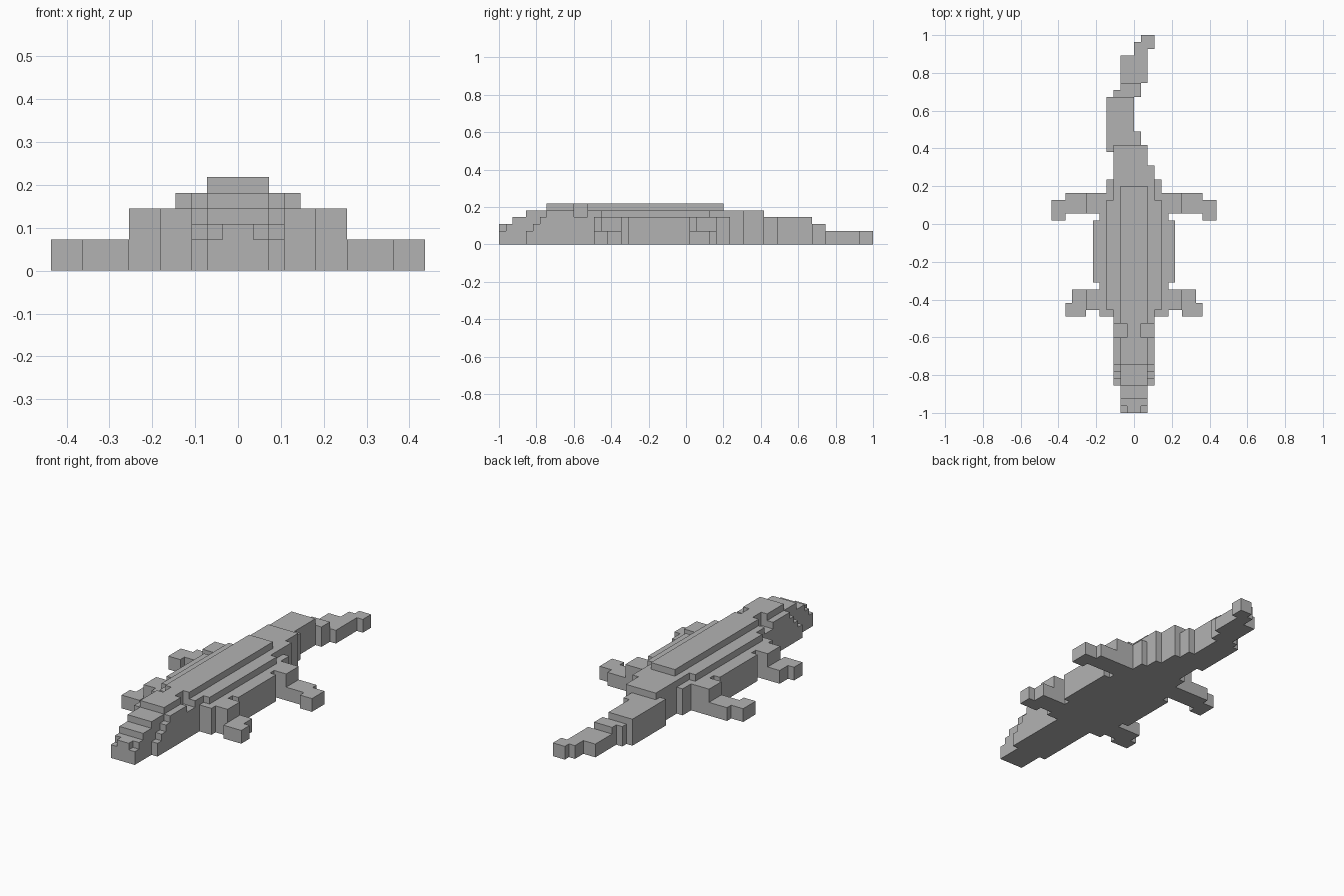
import bpy, bmesh
from mathutils import Vector

if "Cube" in bpy.data.objects:
    bpy.data.objects.remove(bpy.data.objects["Cube"])

U = 2 / 55          # one block; the animal is 55 blocks long
cells = {}          # block -> owning part


def box(part, x0, x1, y0, y1, top, mirror=False):
    """Fill blocks from the ground to 'top'; y counts from the snout."""
    for x in range(x0, x1):
        for y in range(y0, y1):
            for z in range(top):
                cells.setdefault((x, y, z), part)
                if mirror:
                    cells.setdefault((-1 - x, y, z), part)


def carve(x0, x1, y0, y1, z0, z1):
    """Remove blocks on both sides."""
    for x in range(x0, x1):
        for y in range(y0, y1):
            for z in range(z0, z1):
                cells.pop((x, y, z), None)
                cells.pop((-1 - x, y, z), None)


# Head: stepped snout, cheeks that step down to the front
for y0, top in ((0, 3), (2, 4), (4, 5), (7, 6)):
    box("head", -2, 2, y0, 14, top)
for y0, top in ((4, 2), (5, 3), (6, 4), (7, 5)):
    box("head", -3, 3, y0, 14, top)
carve(1, 3, 11, 13, 4, 6)    # eye sockets
carve(1, 2, 0, 1, 2, 3)      # nostrils

# Body: ridge, back, shoulders, flanks and hips
box("body", -2, 2, 14, 33, 6)
box("body", -3, 3, 14, 36, 5)
box("body", -4, 4, 15, 31, 5)
box("body", -5, 5, 14, 32, 4)
box("body", -6, 6, 19, 28, 4)
box("body", -4, 4, 32, 34, 4)
box("body", -3, 2, 36, 39, 5)

# Tail, bending to one side and back
for x0, x1, y0, y1, top in ((-4, -3, 38, 39, 4), (-4, 1, 39, 41, 4),
                            (-4, 0, 41, 46, 4), (-3, 1, 46, 47, 3),
                            (-2, 1, 47, 48, 3), (-2, 2, 48, 52, 2),
                            (0, 2, 52, 54, 2), (1, 3, 53, 55, 2)):
    box("tail", x0, x1, y0, y1, top)

# Legs: thigh, shin and foot on both sides
box("front_legs", 5, 7, 15, 18, 4, True)
box("front_legs", 7, 9, 16, 18, 2, True)
box("front_legs", 7, 10, 14, 16, 2, True)
box("back_legs", 5, 7, 29, 32, 4, True)
box("back_legs", 7, 10, 29, 32, 2, True)
box("back_legs", 10, 12, 28, 31, 2, True)

grey = bpy.data.materials.new("plain grey")
grey.diffuse_color = (0.45, 0.45, 0.45, 1)
grey.use_nodes = True
grey.node_tree.nodes["Principled BSDF"].inputs["Base Color"].default_value = grey.diffuse_color


def build(part):
    """Make a mesh from the part's exposed block faces only."""
    bm = bmesh.new()
    for cell, owner in cells.items():
        if owner != part:
            continue
        for axis in range(3):
            for side in (0, 1):
                near = list(cell)
                near[axis] += 2 * side - 1
                if tuple(near) in cells:
                    continue
                a, b = (axis + 1) % 3, (axis + 2) % 3
                loop = [(0, 0), (1, 0), (1, 1), (0, 1)]
                verts = []
                for i, j in (loop if side else loop[::-1]):
                    p = Vector(cell)
                    p[axis] += side
                    p[a] += i
                    p[b] += j
                    verts.append(bm.verts.new((p.x * U, p.y * U - 1, p.z * U)))
                bm.faces.new(verts)
    bmesh.ops.remove_doubles(bm, verts=bm.verts[:], dist=U * 0.1)
    bmesh.ops.dissolve_limit(bm, angle_limit=0.01, verts=bm.verts[:], edges=bm.edges[:])
    mesh = bpy.data.meshes.new(part)
    bm.to_mesh(mesh)
    bm.free()
    mesh.materials.append(grey)
    bpy.context.collection.objects.link(bpy.data.objects.new(part, mesh))


for name in ("head", "body", "tail", "front_legs", "back_legs"):
    build(name)
